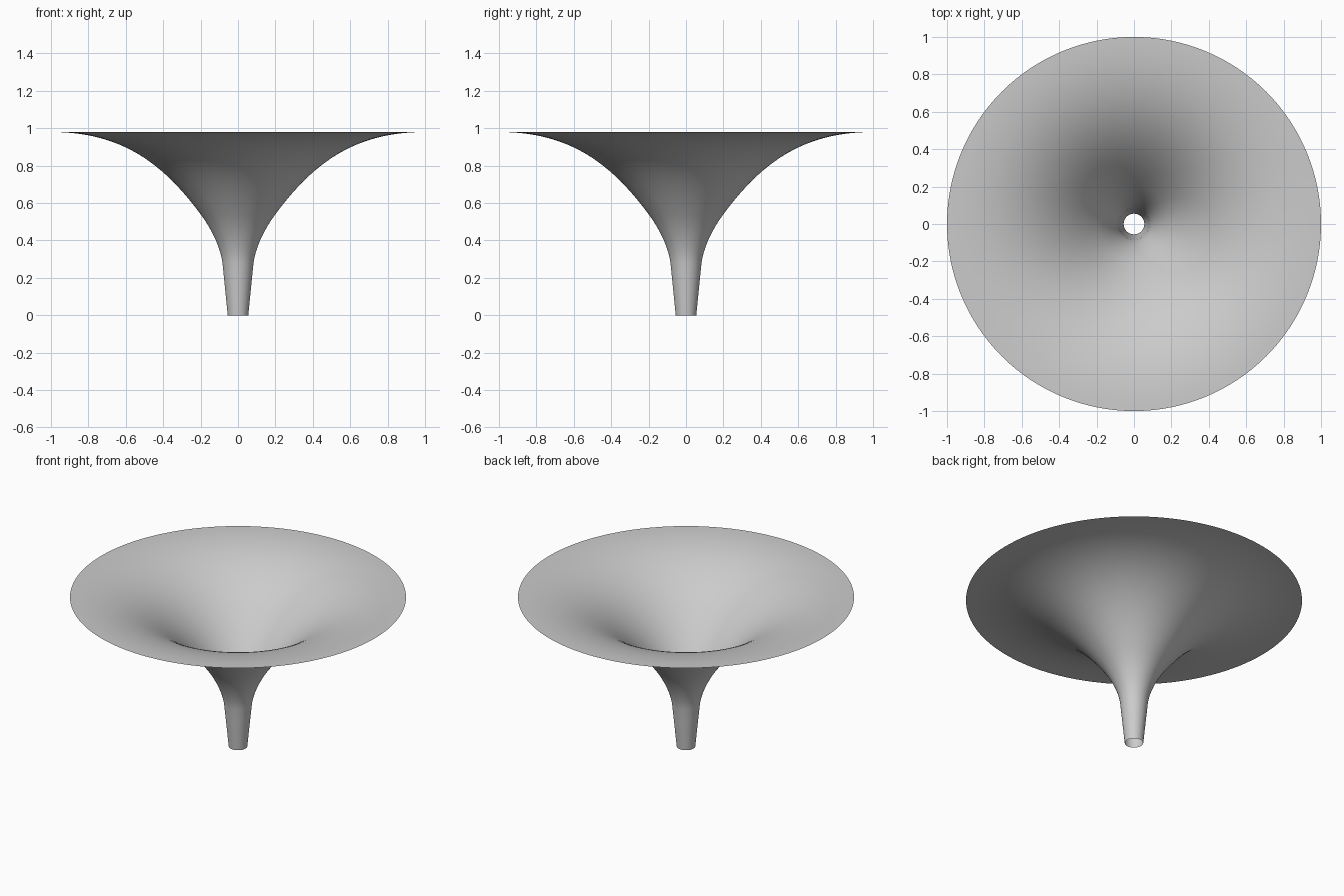
import bpy
import bmesh
from math import tau
from mathutils import Vector
from mathutils.geometry import interpolate_bezier

cube = bpy.data.objects.get("Cube")
if cube:
    bpy.data.objects.remove(cube, do_unlink=True)

# Plain grey material
grey = bpy.data.materials.new("light grey")
grey.use_nodes = True
colour = (0.6, 0.6, 0.6, 1)
grey.diffuse_color = colour
grey.node_tree.nodes["Principled BSDF"].inputs["Base Color"].default_value = colour


def bezier(points, steps):
    """Sample a cubic curve given as (radius, height) control points."""
    start, handle_a, handle_b, end = [Vector((r, 0, z)) for r, z in points]
    return interpolate_bezier(start, handle_a, handle_b, end, steps)


# Profile: tapered tube, throat, wide flared bell
tube = bezier([(0.055, 0), (0.064, 0.09), (0.074, 0.19), (0.083, 0.28)], 5)
throat = bezier([(0.083, 0.28), (0.093, 0.36), (0.14, 0.46), (0.2, 0.54)], 12)
bell = bezier([(0.2, 0.54), (0.4, 0.81), (0.62, 0.98), (1, 0.98)], 28)
profile = tube + throat[1:] + bell[1:]

# Revolve the profile into a thin open funnel
bm = bmesh.new()
verts = [bm.verts.new(p) for p in profile]
edges = [bm.edges.new(pair) for pair in zip(verts, verts[1:])]
bmesh.ops.spin(bm, geom=verts + edges, cent=(0, 0, 0), axis=(0, 0, 1),
               angle=tau, steps=128, use_merge=False)
bmesh.ops.remove_doubles(bm, verts=bm.verts[:], dist=0.0001)

# Face the sheet upward, into the bowl
bm.normal_update()
if sum(f.normal.z * f.calc_area() for f in bm.faces) < 0:
    bmesh.ops.reverse_faces(bm, faces=bm.faces[:])
for face in bm.faces:
    face.smooth = True

mesh = bpy.data.meshes.new("flared_funnel")
bm.to_mesh(mesh)
bm.free()
mesh.materials.append(grey)
funnel = bpy.data.objects.new("flared_funnel", mesh)
bpy.context.collection.objects.link(funnel)
